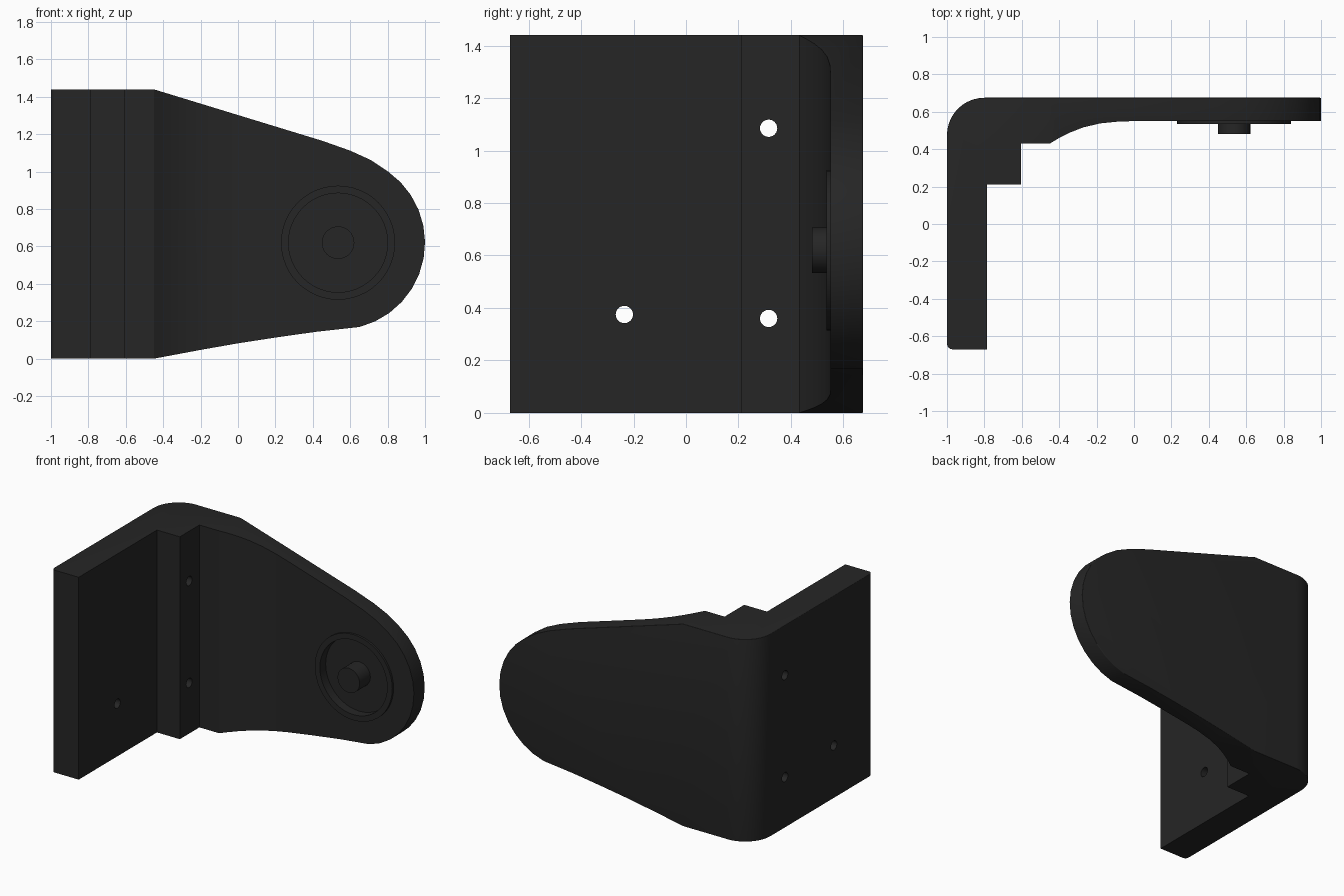
import bpy, bmesh, math
from mathutils import Matrix

if "Cube" in bpy.data.objects:
    bpy.data.objects.remove(bpy.data.objects["Cube"])

BLACK = bpy.data.materials.new("matte black")
BLACK.diffuse_color = (0.019, 0.019, 0.019, 1)
BLACK.use_nodes = True
BLACK.node_tree.nodes["Principled BSDF"].inputs["Base Color"].default_value = BLACK.diffuse_color


def arc(cx, cy, r, a0, a1, n):
    return [(cx + r * math.cos(math.radians(a0 + (a1 - a0) * i / n)),
             cy + r * math.sin(math.radians(a0 + (a1 - a0) * i / n))) for i in range(n + 1)]


def finish(name, bm):
    bmesh.ops.recalc_face_normals(bm, faces=bm.faces)
    me = bpy.data.meshes.new(name)
    bm.to_mesh(me)
    bm.free()
    me.materials.append(BLACK)
    ob = bpy.data.objects.new(name, me)
    bpy.context.collection.objects.link(ob)
    return ob


def prism(name, pts, offset):
    """Extrude a closed outline of 3D points along offset."""
    bm = bmesh.new()
    face = bm.faces.new([bm.verts.new(p) for p in pts])
    new = bmesh.ops.extrude_face_region(bm, geom=[face])["geom"]
    bmesh.ops.translate(bm, vec=offset, verts=[v for v in new if isinstance(v, bmesh.types.BMVert)])
    return finish(name, bm)


def rod(name, centre, r, length, axis, n=48):
    bm = bmesh.new()
    rot = Matrix.Rotation(math.pi / 2, 4, axis)
    bmesh.ops.create_cone(bm, cap_ends=True, segments=n, radius1=r, radius2=r, depth=length,
                          matrix=Matrix.Translation(centre) @ rot)
    return finish(name, bm)


def activate(ob):
    bpy.ops.object.select_all(action='DESELECT')
    ob.select_set(True)
    bpy.context.view_layer.objects.active = ob


def boolean(ob, tool, op):
    m = ob.modifiers.new("cut", 'BOOLEAN')
    m.operation, m.solver, m.object = op, 'EXACT', tool
    activate(ob)
    bpy.ops.object.modifier_apply(modifier=m.name)
    bpy.data.objects.remove(tool)


# L-shaped plan with rounded bend, stepped inner corner and fillet
plan = [(-0.785, -0.67), (-0.785, 0.21), (-0.605, 0.21), (-0.605, 0.43), (-0.45, 0.43),
        (-0.40, 0.46), (-0.34, 0.49), (-0.27, 0.517), (-0.18, 0.538), (-0.08, 0.548),
        (0.0, 0.55), (1.3, 0.55), (1.3, 0.675)]
plan += arc(-0.8, 0.475, 0.2, 90, 180, 10)
plan += arc(-0.97, -0.64, 0.03, 180, 270, 4)
bracket = prism("bracket", [(x, y, -0.2) for x, y in plan], (0, 0, 1.9))

# Tapered side outline ending in a round nose
cx, cz = 0.535, 0.62
side = [(-1.3, 0), (-0.45, 0), (-0.2, 0.047), (0, 0.082), (0.2, 0.113), (0.42, 0.144)]
side += arc(cx, cz, 0.465, -75.7, 55, 12)
side += [(0.71, 1.062), (0.6, 1.112), (0.45, 1.165), (-0.45, 1.44), (-1.3, 1.44)]
outline = prism("outline", [(x, -1, z) for x, z in side], (0, 2, 0))
boolean(bracket, outline, 'INTERSECT')


# Round the outer rim
def outer(v):
    x, y, _ = v.co
    if x < -0.8 and y > 0.475:
        return math.hypot(x + 0.8, y - 0.475) > 0.19
    return y > 0.67 or x < -0.995


bm = bmesh.new()
bm.from_mesh(bracket.data)
bmesh.ops.remove_doubles(bm, verts=bm.verts, dist=0.0005)
bmesh.ops.dissolve_limit(bm, angle_limit=0.01, verts=bm.verts, edges=bm.edges)
rim = [e for e in bm.edges if all(outer(v) for v in e.verts)
       and len(e.link_faces) == 2 and e.calc_face_angle() > 1.2]
bmesh.ops.bevel(bm, geom=rim, offset=0.04, segments=4, profile=0.5, affect='EDGES', clamp_overlap=True)
bm.to_mesh(bracket.data)
bm.free()

# Raised boss, its recess and the screw holes
boolean(bracket, rod("boss", (cx, 0.565, cz), 0.305, 0.06, 'X'), 'UNION')
boolean(bracket, rod("recess", (cx, 0.5, cz), 0.265, 0.2, 'X'), 'DIFFERENCE')
for y, z in ((0.315, 1.085), (0.315, 0.36), (-0.235, 0.375)):
    boolean(bracket, rod("hole", (-0.8, y, z), 0.033, 0.8, 'Y', 24), 'DIFFERENCE')

# Pivot pin in the recess
pin = rod("pivot_pin", (cx, 0.55, cz), 0.087, 0.14, 'X', 32)

for ob in (bracket, pin):
    activate(ob)
    bpy.ops.object.shade_smooth_by_angle(angle=math.radians(30))
